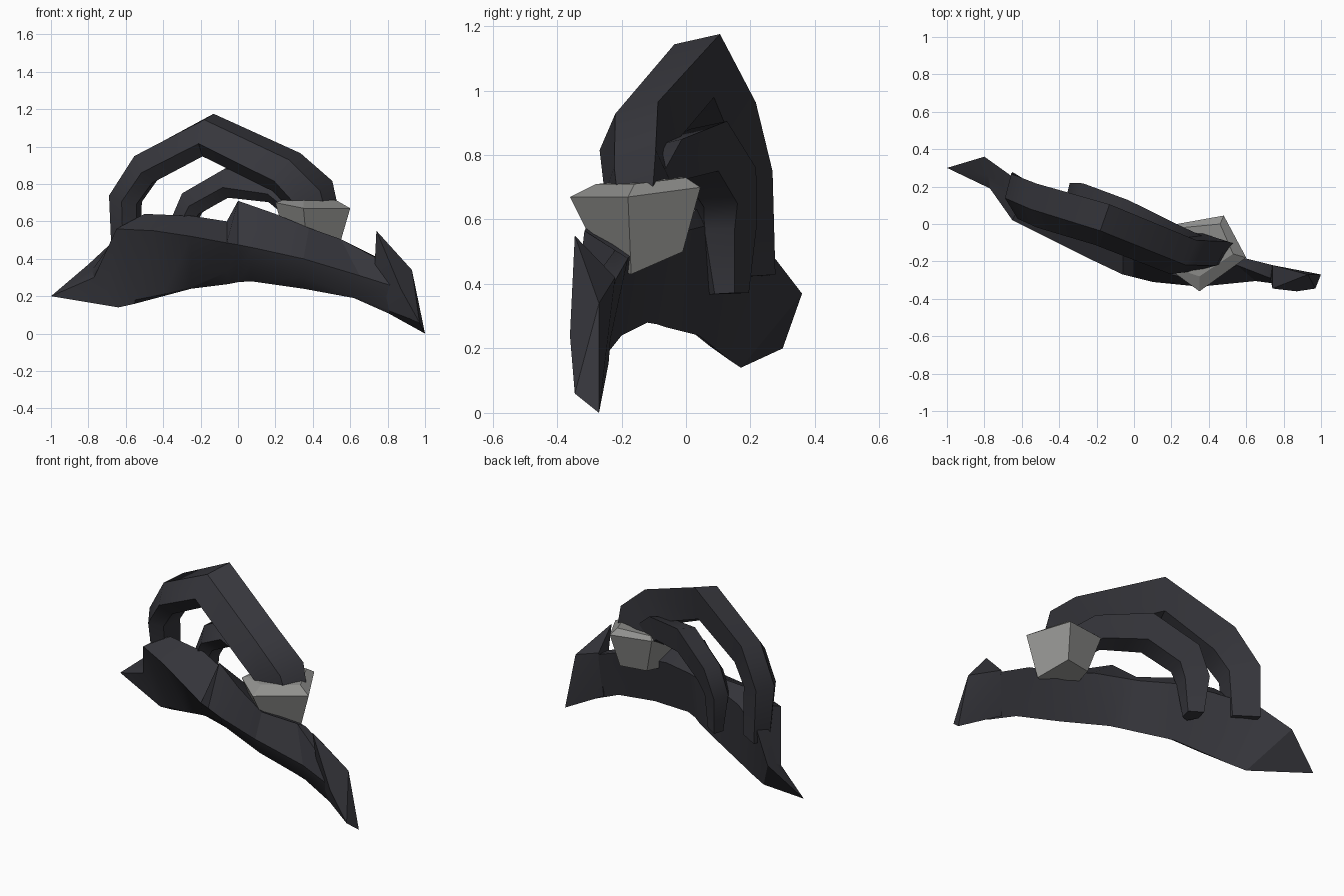
import bpy, bmesh, math
from mathutils import Vector


def material(name, rgb):
    m = bpy.data.materials.new(name)
    m.diffuse_color = (*rgb, 1)
    return m


DARK = material("charcoal", (0.037, 0.037, 0.045))
GREY = material("stone grey", (0.28, 0.28, 0.27))


def finish(name, bm, mat, angle=25):
    bmesh.ops.remove_doubles(bm, verts=bm.verts, dist=0.0005)
    bmesh.ops.recalc_face_normals(bm, faces=bm.faces)
    me = bpy.data.meshes.new(name)
    bm.to_mesh(me)
    bm.free()
    me.materials.append(mat)
    ob = bpy.data.objects.new(name, me)
    bpy.context.collection.objects.link(ob)
    bpy.ops.object.select_all(action='DESELECT')
    ob.select_set(True)
    bpy.context.view_layer.objects.active = ob
    bpy.ops.object.shade_smooth_by_angle(angle=math.radians(angle))
    return ob


def loft(name, rings, mat, angle=25, tip=None):
    """Skin a list of equal-length rings; close the start with a cap or a point."""
    bm = bmesh.new()
    vs = [[bm.verts.new(p) for p in r] for r in rings]
    n = len(rings[0])
    for a, b in zip(vs, vs[1:]):
        for i in range(n):
            j = (i + 1) % n
            bm.faces.new((a[i], a[j], b[j], b[i]))
    if tip:
        t = bm.verts.new(tip)
        for i in range(n):
            bm.faces.new((vs[0][i], vs[0][(i + 1) % n], t))
    else:
        bm.faces.new(vs[0])
    bm.faces.new(vs[-1])
    return finish(name, bm, mat, angle)


# Curved blade base: each section is bottom, lower front, ridge, top, back
loft("curved_base", [
    [(-.64, .17, .14), (-.70, .18, .22), (-.77, .19, .30), (-.78, .26, .34), (-.80, .36, .37)],
    [(-.55, .14, .16), (-.55, .12, .18), (-.65, .02, .56), (-.60, .12, .59), (-.66, .26, .50)],
    [(-.40, .09, .20), (-.40, .07, .21), (-.45, -.08, .55), (-.50, .07, .64), (-.45, .14, .56)],
    [(-.25, .04, .24), (-.25, .02, .25), (-.25, -.18, .52), (-.25, .03, .63), (-.25, .06, .58)],
    [(-.05, -.06, .265), (-.06, -.13, .33), (-.06, -.27, .485), (-.06, -.05, .60), (-.05, -.02, .56)],
    [(0, -.09, .275), (0, -.18, .355), (0, -.285, .475), (0, -.18, .71), (0, -.04, .56)],
    [(.07, -.12, .28), (.07, -.25, .38), (.10, -.31, .455), (.20, -.27, .64), (.20, -.10, .55)],
    [(.35, -.20, .24), (.35, -.29, .30), (.35, -.335, .40), (.38, -.315, .565), (.38, -.15, .51)],
    [(.62, -.24, .19), (.62, -.25, .20), (.65, -.305, .31), (.55, -.22, .505), (.58, -.18, .48)],
    [(.80, -.26, .11), (.82, -.28, .12), (.84, -.33, .25), (.73, -.29, .41), (.74, -.22, .41)],
], DARK, 25, tip=(-1, .30, .20))

# Barbed fluke at the low end
bm = bmesh.new()
for p in [(.74, -.345, .55), (.74, -.22, .42), (.93, -.27, .34), (1, -.27, 0),
          (.97, -.345, .06), (.87, -.36, .24), (.72, -.24, .155)]:
    bm.verts.new(p)
bmesh.ops.convex_hull(bm, input=bm.verts[:])
finish("barbed_fluke", bm, DARK)

# Arched tubes: path of (x, y, z, radius) swept with a lopsided five-sided section
SECTION = [(.88, .92), (-.32, .67), (-.97, -.35), (-.40, -.90), (.70, -.65)]


def tube(name, path):
    pts = [Vector(p[:3]) for p in path]
    side = Vector((.42, .9, 0)).normalized()
    rings = []
    for k, p in enumerate(pts):
        t = (pts[min(k + 1, len(pts) - 1)] - pts[max(k - 1, 0)]).normalized()
        u = (side - t * side.dot(t)).normalized()
        v = t.cross(u) * -1                     # points to the outside of the arch
        if v.dot(Vector((0, 0, 1)) if t.x > .5 else Vector((-t.z, 0, t.x))) < 0:
            v = -v
        rings.append([p + (u * a + v * b) * path[k][3] for a, b in SECTION])
    loft(name, rings, DARK, 40)


tube("large_arch", [(-.605, .165, .42, .095), (-.61, .14, .72, .11), (-.50, .095, .885, .115),
                    (-.17, .003, 1.06, .125), (.25, -.165, .86, .122), (.385, -.155, .73, .125),
                    (.43, -.15, .60, .10)])
tube("small_arch", [(-.30, .13, .37, .055), (-.305, .12, .58, .085), (-.25, .115, .70, .095),
                    (-.05, .04, .815, .10), (.20, -.07, .775, .085), (.34, -.13, .66, .08)])

# Five-sided socket: foot, rim and inset top
loft("socket", [
    [(.53, -.17, .43), (.45, -.01, .50), (.29, -.04, .50), (.26, -.19, .48), (.37, -.25, .45)],
    [(.60, -.18, .67), (.48, .045, .70), (.23, .00, .71), (.20, -.25, .70), (.35, -.36, .67)],
    [(.53, -.16, .71), (.46, .00, .73), (.25, -.02, .73), (.23, -.24, .71), (.35, -.28, .71)],
], GREY, 20)
